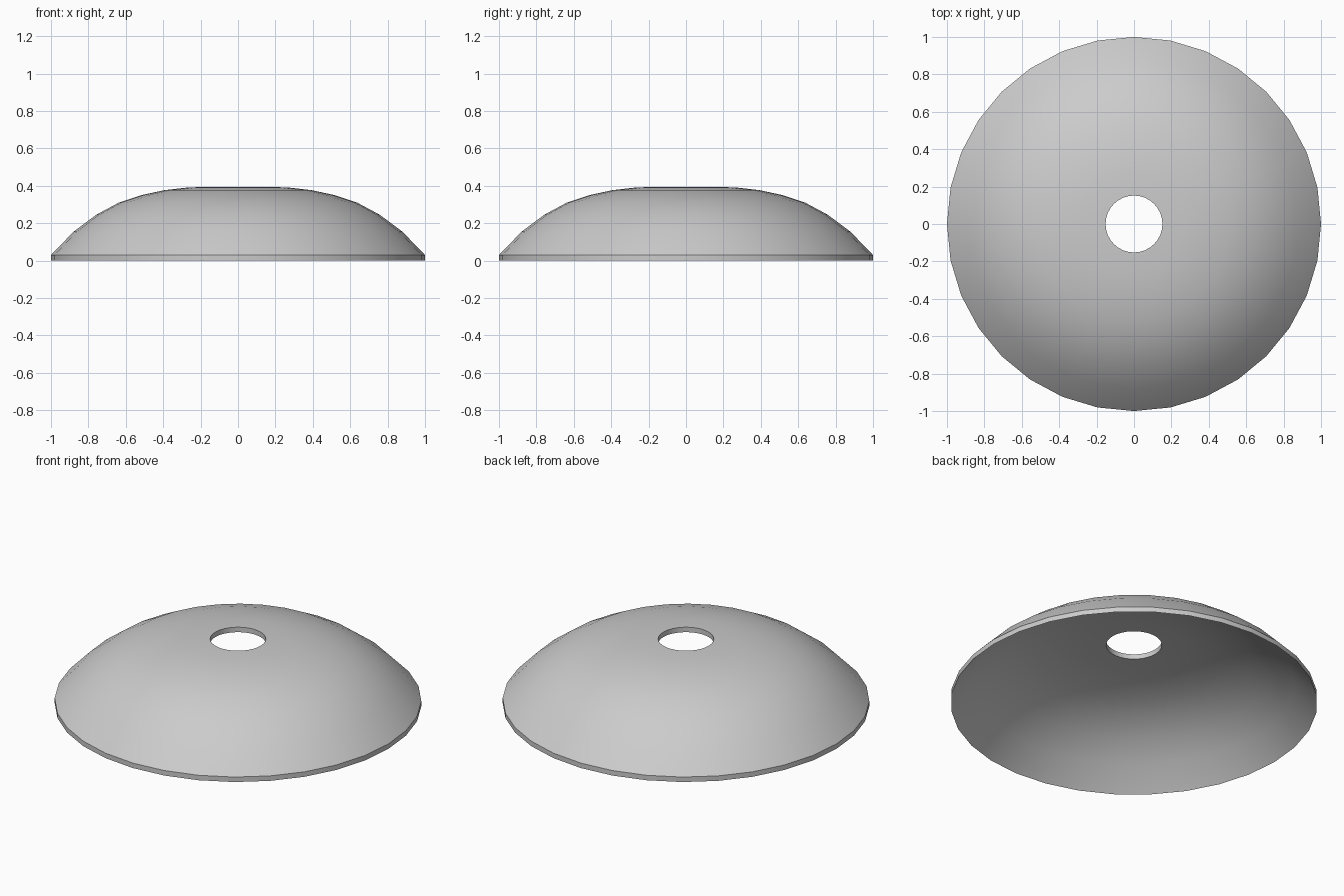
import bpy, bmesh
from math import cos, sin, tau, radians

if "Cube" in bpy.data.objects:
    bpy.data.objects.remove(bpy.data.objects["Cube"])

SIDES = 32
THICKNESS = 0.03

# Outer dome profile (radius, height), from rim to centre hole
outer = [(1.0, 0.03), (0.879, 0.155), (0.757, 0.246), (0.636, 0.311),
         (0.514, 0.351), (0.393, 0.377), (0.271, 0.391), (0.152, 0.395)]
# Underside is the same curve dropped by the sheet thickness
inner = [(r, z - THICKNESS) for r, z in reversed(outer)]
profile = outer + inner

# Spin the closed profile into a thin shell with a hole
bm = bmesh.new()
rings = [[bm.verts.new((r * cos(tau * i / SIDES), r * sin(tau * i / SIDES), z))
          for i in range(SIDES)] for r, z in profile]
for k, ring in enumerate(rings):
    nxt = rings[(k + 1) % len(rings)]
    for i in range(SIDES):
        j = (i + 1) % SIDES
        bm.faces.new((ring[i], ring[j], nxt[j], nxt[i]))
bmesh.ops.recalc_face_normals(bm, faces=bm.faces)

mesh = bpy.data.meshes.new("domed_disc")
bm.to_mesh(mesh)
bm.free()
disc = bpy.data.objects.new("domed_disc", mesh)
bpy.context.collection.objects.link(disc)

# Smooth dome, crisp rim and hole edges
bpy.context.view_layer.objects.active = disc
disc.select_set(True)
bpy.ops.object.shade_smooth_by_angle(angle=radians(30))
